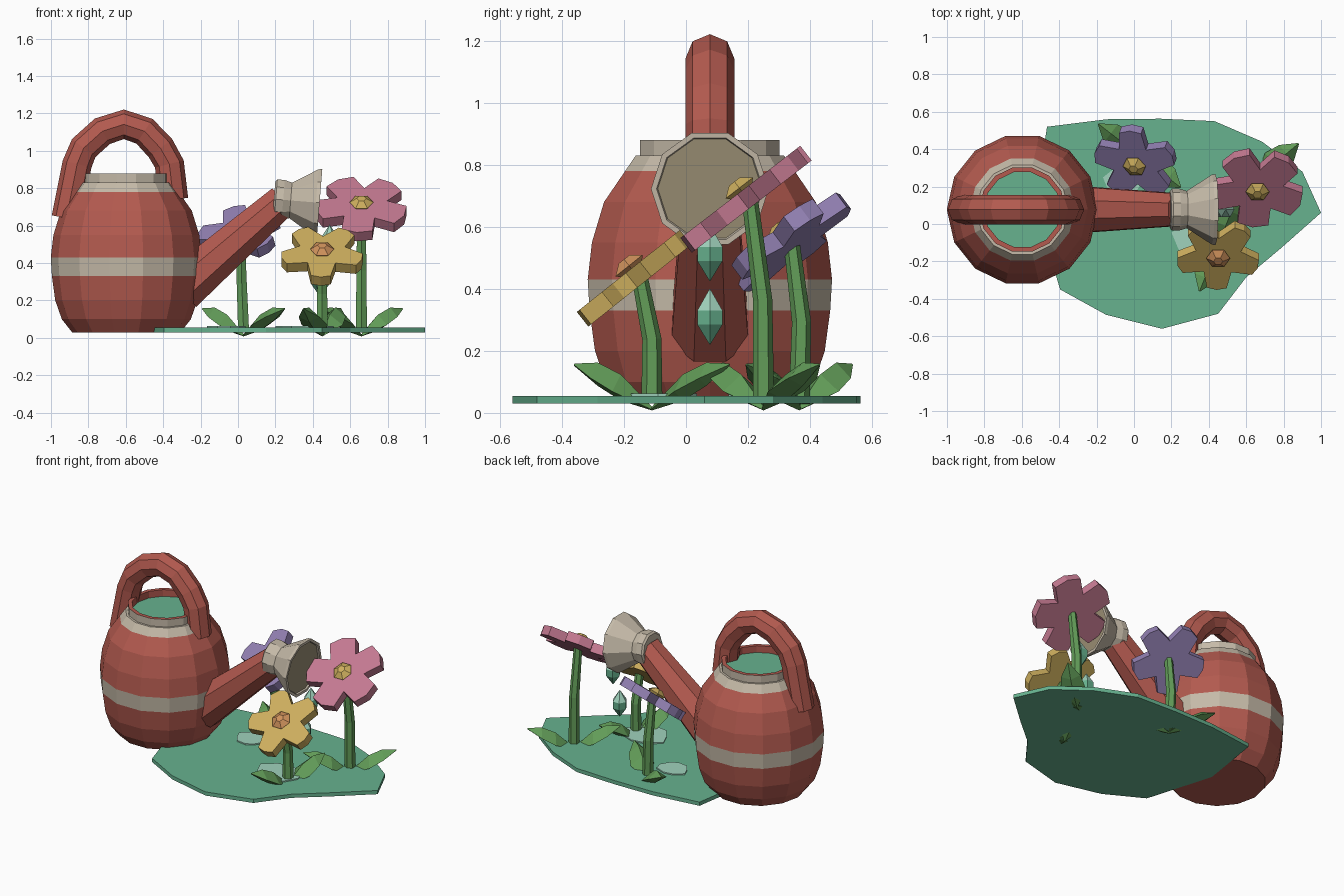
import bpy, bmesh
from math import sin, cos, pi, radians
from mathutils import Vector, Matrix

cube = bpy.data.objects.get("Cube")
if cube:
    bpy.data.objects.remove(cube)


def material(name, rgb):
    """Flat colour given as 0-255 sRGB, stored linear."""
    lin = [((c / 255 + 0.055) / 1.055) ** 2.4 for c in rgb] + [1]
    m = bpy.data.materials.new(name)
    m.use_nodes = True
    m.diffuse_color = lin
    node = m.node_tree.nodes["Principled BSDF"]
    node.inputs["Base Color"].default_value = lin
    return m


RED = material("terracotta red", (179, 90, 79))
BEIGE = material("beige", (197, 186, 168))
TAN = material("tan", (154, 142, 116))
TEAL = material("teal", (103, 178, 143))
MINT = material("mint", (160, 210, 188))
LEAF = material("leaf green", (98, 156, 88))
PINK = material("pink", (197, 122, 146))
PURPLE = material("purple", (146, 128, 178))
YELLOW = material("yellow", (206, 175, 94))
ORANGE = material("orange", (208, 146, 92))


def finish(name, bm, mats, matrix=Matrix()):
    bmesh.ops.recalc_face_normals(bm, faces=bm.faces)
    mesh = bpy.data.meshes.new(name)
    bm.to_mesh(mesh)
    bm.free()
    for m in mats:
        mesh.materials.append(m)
    mesh.transform(matrix)
    obj = bpy.data.objects.new(name, mesh)
    bpy.context.collection.objects.link(obj)


def skin(name, rings, mats, bands=None, caps=(0, 0), matrix=Matrix()):
    """Joins rings of points; bands gives a material index per segment."""
    bm = bmesh.new()
    loops = [[bm.verts.new(p) for p in ring] for ring in rings]
    n = len(loops[0])
    for k, (a, b) in enumerate(zip(loops, loops[1:])):
        for i in range(n):
            j = (i + 1) % n
            f = bm.faces.new((a[i], a[j], b[j], b[i]))
            f.material_index = bands[k] if bands else 0
    for loop, index in zip((loops[0], loops[-1]), caps):
        bm.faces.new(loop).material_index = index
    finish(name, bm, mats, matrix)


def lathe(name, profile, n, mats, bands=None, caps=(0, 0), matrix=Matrix()):
    angles = [2 * pi * i / n for i in range(n)]
    rings = [[(r * cos(a), r * sin(a), z) for a in angles] for r, z in profile]
    skin(name, rings, mats, bands, caps, matrix)


def tube(name, path, radii, n, mat, side, turn=0.0):
    """Sweeps an n-sided section along a path lying roughly across side."""
    pts = [Vector(p) for p in path]
    rings = []
    for i, p in enumerate(pts):
        t = (pts[min(i + 1, len(pts) - 1)] - pts[max(i - 1, 0)]).normalized()
        v = t.cross(Vector(side)).normalized()
        u = v.cross(t)
        angles = [2 * pi * (k + turn) / n for k in range(n)]
        rings.append([p + (u * cos(a) + v * sin(a)) * radii[i] for a in angles])
    skin(name, rings, [mat])


def facing(pos, normal):
    """Places local z along normal, with local y pointing to the back."""
    z = Vector(normal).normalized()
    x = Vector((0, 1, 0)).cross(z).normalized()
    rot = Matrix((x, z.cross(x), z)).transposed().to_4x4()
    return Matrix.Translation(pos) @ rot


# Watering can body with bands, open rim and water
CAN_X, CAN_Y = -0.597, 0.077
body = [(0.29, 0.03), (0.345, 0.1), (0.38, 0.2), (0.398, 0.33), (0.404, 0.43),
        (0.39, 0.55), (0.35, 0.68), (0.28, 0.78), (0.245, 0.83),
        (0.231, 0.83), (0.231, 0.88), (0.205, 0.88), (0.205, 0.835)]
lathe("can_body", body, 14, [RED, BEIGE, TEAL],
      [0, 0, 0, 1, 0, 0, 0, 1, 1, 1, 0, 0], (0, 2),
      Matrix.Translation((CAN_X, CAN_Y, 0)))

# Arched handle, with the rear end reaching lower
arch = [(-0.918, 0.64), (-0.86, 0.93), (-0.825, 1.015), (-0.725, 1.105), (-0.61, 1.142),
        (-0.5, 1.105), (-0.415, 1.015), (-0.367, 0.93), (-0.345, 0.74)]
tube("handle", [(x, CAN_Y, z) for x, z in arch], [0.079] * 9, 8, RED, (0, 1, 0))

# Spout and flared sprinkler head
tube("spout", [(-0.305, CAN_Y, 0.26), (0.24, CAN_Y, 0.735)],
     [0.135, 0.093], 8, RED, (0, 1, 0), 0.5)
head = [(0.1, 0), (0.112, 0.01), (0.112, 0.05), (0.1, 0.09), (0.187, 0.225),
        (0.19, 0.245), (0.172, 0.245), (0.168, 0.235)]
lathe("sprinkler_head", head, 10, [BEIGE, TAN], None, (0, 1),
      facing((0.192, CAN_Y, 0.742), (1, 0, -0.08)) @ Matrix.Rotation(pi / 10, 4, "Z"))

# Ground patch
outline = [(-0.465, 0.52), (-0.145, 0.56), (0.14, 0.563), (0.43, 0.55),
           (0.685, 0.44), (0.9, 0.28), (1, 0.06), (0.785, -0.13),
           (0.6, -0.285), (0.45, -0.48), (0.15, -0.56), (-0.15, -0.485),
           (-0.395, -0.35), (-0.53, 0.1)]
skin("ground_patch", [[(x, y, z) for x, y in outline] for z in (0.03, 0.055)], [TEAL])

# Puddles
for k, (x, y, r) in enumerate([(0.36, -0.09, 0.15), (-0.06, 0.22, 0.1)]):
    blob = [(x + r * cos(a) * (1 + 0.15 * sin(3 * a)), y + r * 0.85 * sin(a))
            for a in [2 * pi * i / 9 for i in range(9)]]
    skin(f"puddle_{k + 1}", [[(u, v, z) for u, v in blob] for z in (0.054, 0.063)], [MINT])

# Falling water drops
drop = [(0.001, 0), (0.047, 0.065), (0.047, 0.11), (0.001, 0.18)]
for k, (x, z) in enumerate([(0.49, 0.425), (0.44, 0.22)]):
    lathe(f"water_drop_{k + 1}", drop, 6, [TEAL, MINT], [0, 0, 1], (0, 1),
          Matrix.Translation((x, CAN_Y, z)))


def leaf(name, base, tip):
    """Chunky folded leaf with a raised ridge, from base to tip."""
    base, tip = Vector(base), Vector(tip)
    along = tip - base
    across = Vector((-along.y, along.x, 0)).normalized()
    up = Vector((0, 0, 1))
    rings = []
    for t, width, ridge, keel in ((0, 0.008, 0.008, 0.004), (0.4, 0.075, 0.055, 0.03),
                                  (0.7, 0.06, 0.05, 0.025), (1, 0.004, 0.004, 0.004)):
        c = base.lerp(tip, t)
        rings.append([c + across * width, c + up * ridge,
                      c - across * width, c - up * keel])
    skin(name, rings, [LEAF])


def flower(name, color, eye, pos, normal, root, radius, spread, phase, reach):
    pos, root = Vector(pos), Vector(root)
    place = facing(pos, normal)
    # Five-petalled slab
    shape = []
    for k in range(5):
        for a, r in ((-36, 0.56), (-spread, 0.97), (0, 1), (spread, 0.97)):
            ang = radians(phase + 72 * k + a)
            shape.append((r * radius * cos(ang), r * radius * sin(ang)))
    skin(name + "_petals", [[(x, y, z) for x, y in shape] for z in (-0.034, 0.026)],
         [color], matrix=place)
    # Faceted eye
    lathe(name + "_eye", [(0.045, 0.02), (0.064, 0.038), (0.025, 0.064)], 6, [eye],
          matrix=place)
    # Bent stem
    bend = root.lerp(pos, 0.5) + Vector((0, 0.025, 0))
    tube(name + "_stem", [root, bend, place @ Vector((0, 0, -0.02))],
         [0.034, 0.031, 0.026], 6, LEAF, (1, 0, 0), 0.5)
    # Two opposite leaves
    for k, s in enumerate((1, -1)):
        tip = (root.x + s * reach[0], root.y + s * reach[1], 0.155)
        leaf(f"{name}_leaf_{k + 1}", (root.x, root.y, 0.012), tip)


flower("pink_flower", PINK, YELLOW, (0.66, 0.195, 0.695), (0, -0.6, 0.78),
       (0.66, 0.25, 0.03), 0.25, 20, -96, (0.22, 0.18))
flower("yellow_flower", YELLOW, ORANGE, (0.45, -0.16, 0.445), (0, -0.62, 0.78),
       (0.45, -0.11, 0.03), 0.225, 14, -92, (-0.1, -0.25))
flower("purple_flower", PURPLE, YELLOW, (0.01, 0.33, 0.555), (-0.22, -0.6, 0.8),
       (0.03, 0.365, 0.03), 0.225, 16, 88, (-0.22, 0.17))
